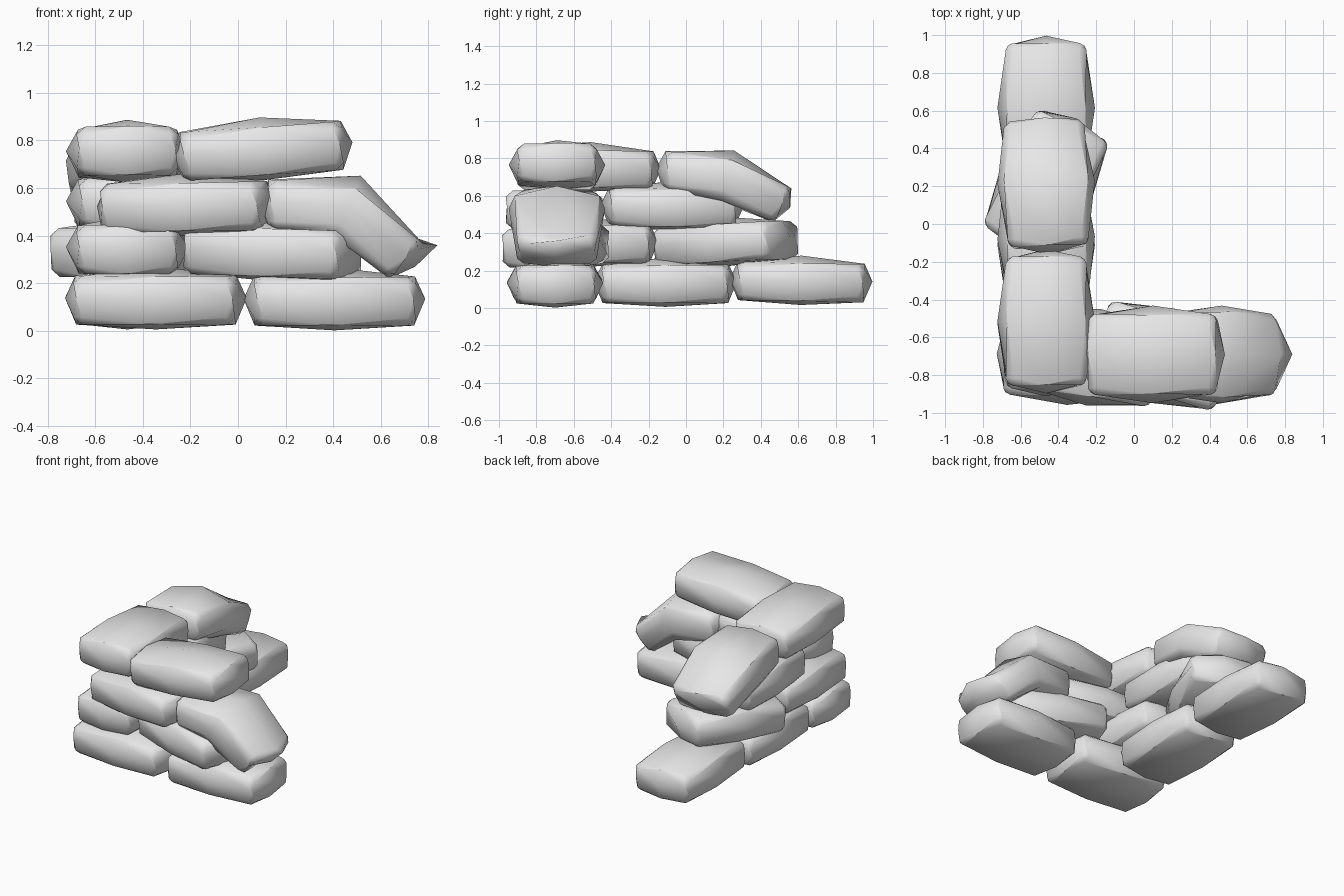
import bpy
import bmesh
from math import radians, sin, cos
from mathutils import Matrix, Vector

cube = bpy.data.objects.get("Cube")
if cube:
    bpy.data.objects.remove(cube, do_unlink=True)

cloth = bpy.data.materials.new("grey_cloth")
cloth.use_nodes = True
GREY = (0.8, 0.8, 0.8, 1)
cloth.diffuse_color = GREY
cloth.node_tree.nodes["Principled BSDF"].inputs["Base Color"].default_value = GREY

# Half sizes of a bag, and how much each shrinks away from its middle
HALF = Vector((0.382, 0.258, 0.132))
TAPER = ((0.035, 0.018), (0.03, 0.025), (0.02, 0.025))


def sandbag(name, centre, yaw=0, pitch=0, bend=0):
    """Stuffed bag along local x: bulging box, optionally sagging at the +x end."""
    bm = bmesh.new()
    bmesh.ops.create_cube(bm, size=2)
    seams = list(bm.edges)
    bmesh.ops.subdivide_edges(bm, edges=seams, cuts=1, use_grid_fill=True)
    # outer seams have two faces pointing different ways
    rim = [e for e in bm.edges if e.calc_face_angle(0) > 1]

    for v in bm.verts:
        s = v.co.copy()
        for i in range(3):
            j, k = [n for n in range(3) if n != i]
            loss = TAPER[i][0] * abs(s[j]) + TAPER[i][1] * abs(s[k])
            # the underside lies flatter than the top
            if i == 2 and s.z < 0:
                loss *= 0.5
            v.co[i] = s[i] * (HALF[i] - loss)
        # the middle section turns half as far as the sagging end
        turn = radians(bend) * (s.x + 1) / 2
        if s.x >= 0:
            x, z = v.co.x, v.co.z
            v.co.x = x * cos(turn) + z * sin(turn)
            v.co.z = z * cos(turn) - x * sin(turn)

    bmesh.ops.bevel(bm, geom=rim, offset=0.03, segments=1, affect='EDGES')
    for f in bm.faces:
        f.smooth = True
    bmesh.ops.recalc_face_normals(bm, faces=bm.faces)
    mesh = bpy.data.meshes.new(name)
    bm.to_mesh(mesh)
    bm.free()
    mesh.materials.append(cloth)
    bag = bpy.data.objects.new(name, mesh)
    bag.matrix_world = (Matrix.Translation(centre)
                        @ Matrix.Rotation(radians(yaw), 4, 'Z')
                        @ Matrix.Rotation(radians(pitch), 4, 'Y'))
    bpy.context.collection.objects.link(bag)


# Bottom course
sandbag("bottom_corner_bag", (-0.345, -0.70, 0.138), yaw=-2)
sandbag("bottom_front_bag", (0.405, -0.70, 0.134), yaw=1)
sandbag("bottom_side_bag", (-0.465, -0.11, 0.138), yaw=90)
sandbag("bottom_end_bag", (-0.465, 0.615, 0.148), yaw=90, pitch=1)

# Second course
sandbag("second_corner_bag", (-0.465, -0.53, 0.352), yaw=90)
sandbag("second_front_bag", (0.147, -0.697, 0.34), yaw=-15, pitch=2)
sandbag("second_side_bag", (-0.465, 0.213, 0.355), yaw=65, pitch=-3)

# Third course, with one bag sagging over the front end
sandbag("third_corner_bag", (-0.215, -0.705, 0.53), yaw=-9, pitch=-1)
sandbag("third_sagging_bag", (0.465, -0.69, 0.53), pitch=2, bend=41)
sandbag("third_side_bag", (-0.465, -0.075, 0.545), yaw=92, pitch=1)

# Top course, with one bag sagging over the side end
sandbag("top_corner_bag", (-0.465, -0.515, 0.755), yaw=90, pitch=2)
sandbag("top_front_bag", (0.10, -0.69, 0.765), pitch=-4)
sandbag("top_sagging_bag", (-0.465, 0.22, 0.715), yaw=92, pitch=5, bend=23)
